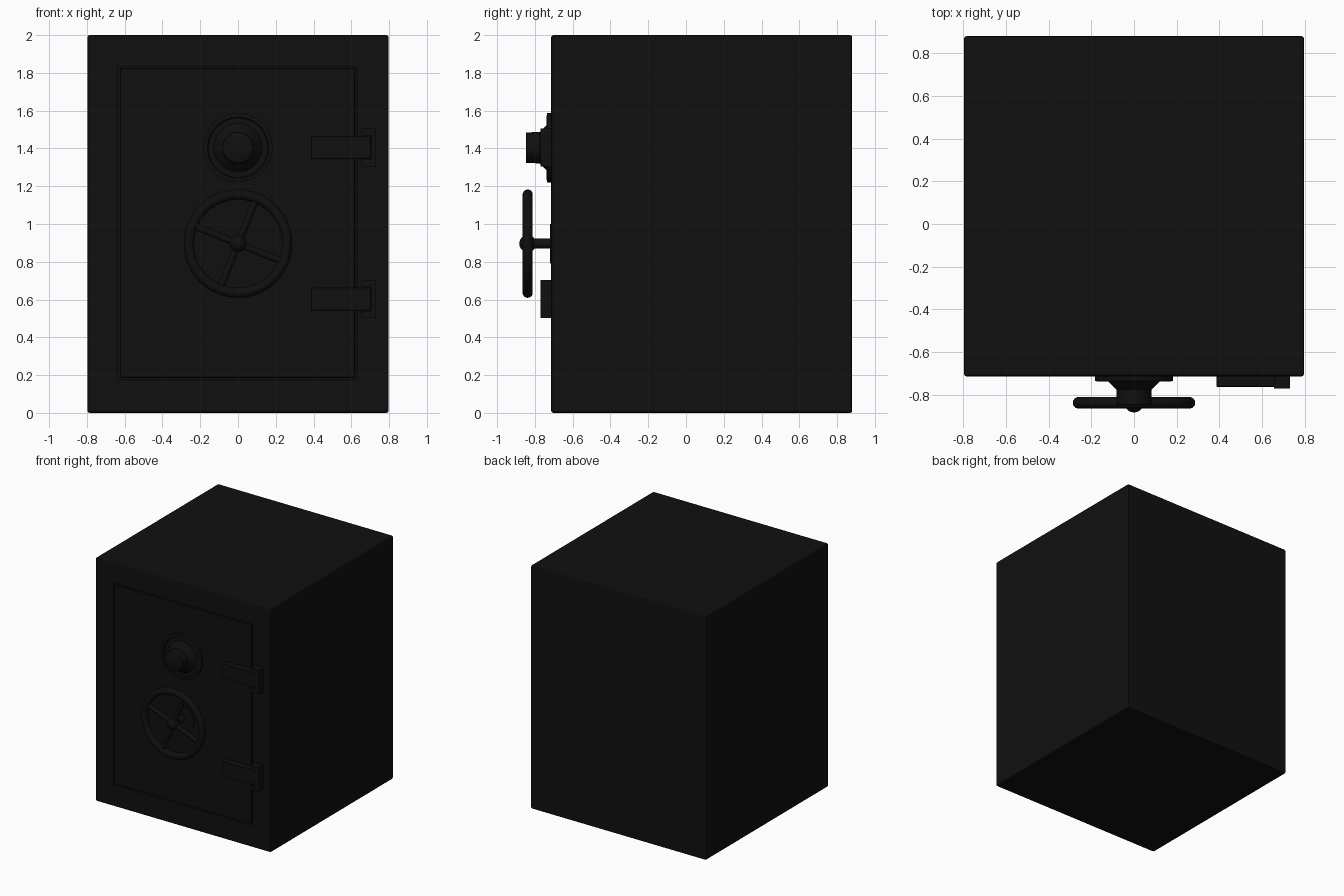
import bpy, bmesh, math
from mathutils import Matrix

if "Cube" in bpy.data.objects:
    bpy.data.objects.remove(bpy.data.objects["Cube"])

FRONT = -0.714
TO_FRONT = Matrix.Rotation(math.pi / 2, 4, 'X')   # local +z points to -y

black = bpy.data.materials.new("black_paint")
black.diffuse_color = (0.005, 0.005, 0.005, 1)
black.use_nodes = True
black.node_tree.nodes["Principled BSDF"].inputs["Base Color"].default_value = black.diffuse_color


def finish(name, bm, smooth=False):
    bmesh.ops.recalc_face_normals(bm, faces=bm.faces)
    me = bpy.data.meshes.new(name)
    bm.to_mesh(me)
    bm.free()
    me.materials.append(black)
    ob = bpy.data.objects.new(name, me)
    bpy.context.collection.objects.link(ob)
    if smooth:
        bpy.ops.object.select_all(action='DESELECT')
        ob.select_set(True)
        bpy.context.view_layer.objects.active = ob
        bpy.ops.object.shade_smooth_by_angle(angle=math.radians(35))
    return ob


def add_box(bm, x0, x1, y0, y1, z0, z1):
    m = Matrix.Translation(((x0 + x1) / 2, (y0 + y1) / 2, (z0 + z1) / 2))
    m = m @ Matrix.Diagonal((x1 - x0, y1 - y0, z1 - z0, 1))
    bmesh.ops.create_cube(bm, size=1, matrix=m)


def box(name, *bounds, bevel=0, segments=2):
    bm = bmesh.new()
    add_box(bm, *bounds)
    if bevel:
        bmesh.ops.bevel(bm, geom=bm.edges[:], offset=bevel, segments=segments,
                        profile=0.5, affect='EDGES')
    return finish(name, bm)


def lathe(name, profile, z, steps=48):
    """Spin (radius, y) points about a front-to-back axis at height z."""
    bm = bmesh.new()
    vs = [bm.verts.new((r, y, z)) for r, y in profile]
    es = [bm.edges.new(p) for p in zip(vs, vs[1:])]
    bmesh.ops.spin(bm, geom=vs + es, cent=(0, 0, z), axis=(0, 1, 0),
                   angle=math.tau, steps=steps)
    bmesh.ops.remove_doubles(bm, verts=bm.verts, dist=1e-4)
    return finish(name, bm, True)


# Cabinet with a shallow door opening
body = box("safe_body", -0.797, 0.797, FRONT, 0.88, 0, 2, bevel=0.012)
cutter = box("door_opening_cutter", -0.634, 0.63, FRONT - 0.1, FRONT + 0.06, 0.177, 1.834)
cutter.hide_render = True
cutter.hide_set(True)
cut = body.modifiers.new("door_opening", 'BOOLEAN')
cut.operation = 'DIFFERENCE'
cut.object = cutter

# Door slab, flush with the front and leaving a thin gap
box("door", -0.625, 0.621, FRONT, FRONT + 0.06, 0.186, 1.825, bevel=0.004, segments=1)

# Combination dial: backing plate, conical skirt and knob
DIAL_Z = 1.404
lathe("dial", [(0, FRONT + 0.005), (0.183, FRONT + 0.005), (0.183, -0.736), (0.162, -0.738),
               (0.157, -0.73), (0.128, -0.73), (0.083, -0.775), (0.081, -0.845),
               (0.076, -0.848), (0, -0.848)], DIAL_Z)

# Wheel handle: rosette, shaft, rim, spokes and round hub
WHEEL_Y, WHEEL_Z, RIM_R, TUBE_R = -0.838, 0.896, 0.26, 0.027
lathe("wheel_rosette", [(0, FRONT + 0.005), (0.105, FRONT + 0.005),
                        (0.105, FRONT - 0.007), (0, FRONT - 0.007)], WHEEL_Z)
lathe("wheel_shaft", [(0.027, FRONT + 0.005), (0.027, WHEEL_Y)], WHEEL_Z, 24)
rim = [(RIM_R + TUBE_R * math.cos(i * math.tau / 14),
        WHEEL_Y + TUBE_R * math.sin(i * math.tau / 14)) for i in range(15)]
lathe("wheel_rim", rim, WHEEL_Z)

bm = bmesh.new()
place = Matrix.Translation((0, WHEEL_Y, WHEEL_Z))
for k in range(4):
    turn = Matrix.Rotation(math.radians(22 + 90 * k), 4, 'Y')
    bmesh.ops.create_cone(bm, cap_ends=True, segments=16, radius1=0.018, radius2=0.018,
                          depth=RIM_R,
                          matrix=place @ turn @ Matrix.Translation((0, 0, RIM_R / 2)))
finish("wheel_spokes", bm, True)

bm = bmesh.new()
bmesh.ops.create_uvsphere(bm, u_segments=24, v_segments=12, radius=0.045,
                          matrix=place @ TO_FRONT)
finish("wheel_hub", bm, True)

# Two hinges: a strap on the door held in a C-shaped bracket on the frame
for label, z in (("upper", 1.405), ("lower", 0.603)):
    box(label + "_hinge_strap", 0.386, 0.704, -0.763, FRONT + 0.005,
        z - 0.06, z + 0.06, bevel=0.003, segments=1)
    bm = bmesh.new()
    for s in (-1, 1):
        lo, hi = sorted((z + s * 0.063, z + s * 0.1))
        add_box(bm, 0.655, 0.731, -0.77, FRONT + 0.005, lo, hi)
    add_box(bm, 0.707, 0.731, -0.77, FRONT + 0.005, z - 0.063, z + 0.063)
    finish(label + "_hinge_bracket", bm)
